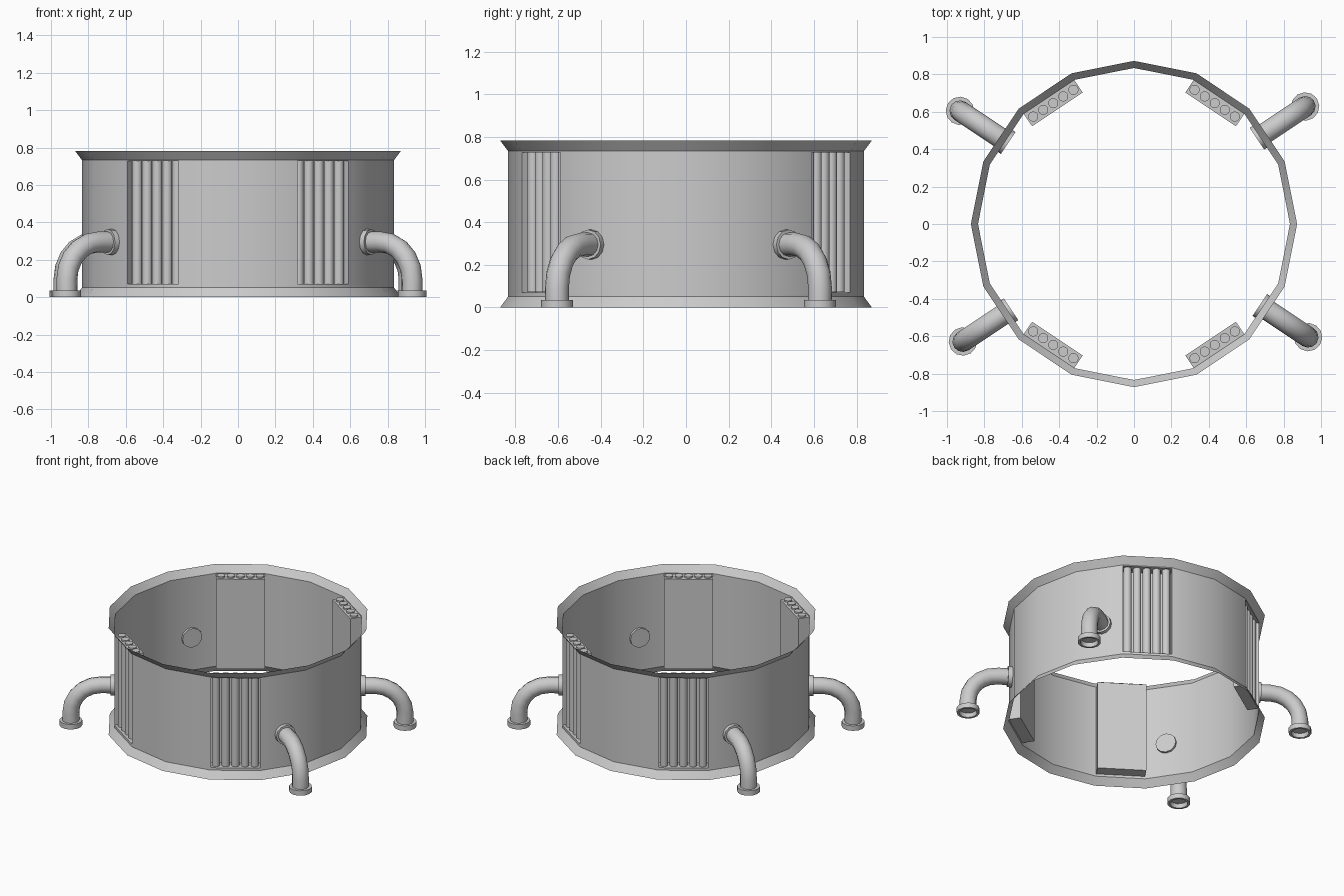
import bpy, bmesh, math
from mathutils import Vector, Matrix

if "Cube" in bpy.data.objects:
    bpy.data.objects.remove(bpy.data.objects["Cube"])

SIDES = 16
VENT_SECTORS = (2, 5, 10, 13)
HOSE_SECTORS = (1, 6, 9, 14)
STEP = 2 * math.pi / SIDES
WALL_R, RIM_R, HEIGHT = 0.834, 0.872, 0.783
VENT_LOW, VENT_TOP = 0.07, 0.727
APOTHEM = WALL_R * math.cos(STEP / 2)
HALF = WALL_R * math.sin(STEP / 2)


def finish(name, bm, matrix=None, recalc=True):
    if recalc:
        bmesh.ops.recalc_face_normals(bm, faces=bm.faces)
    mesh = bpy.data.meshes.new(name)
    bm.to_mesh(mesh)
    bm.free()
    obj = bpy.data.objects.new(name, mesh)
    bpy.context.collection.objects.link(obj)
    if matrix is not None:
        obj.matrix_world = matrix
    bpy.ops.object.select_all(action='DESELECT')
    obj.select_set(True)
    bpy.context.view_layer.objects.active = obj
    bpy.ops.object.shade_smooth_by_angle(angle=math.radians(32))
    return obj


def facing(sector):
    # local +x points out through the middle of a wall panel
    return Matrix.Rotation((sector + 0.5) * STEP, 4, 'Z')


def bridge(bm, a, b):
    n = len(a)
    for i in range(n):
        bm.faces.new((a[i], a[(i + 1) % n], b[(i + 1) % n], b[i]))


# Flared ring wall with openings for the vents
bm = bmesh.new()
profile = [(RIM_R, 0), (WALL_R, 0.052), (WALL_R, VENT_LOW),
           (WALL_R, VENT_TOP), (WALL_R, 0.733), (RIM_R, HEIGHT)]
rings = [[bm.verts.new((r * math.cos(i * STEP), r * math.sin(i * STEP), z))
          for i in range(SIDES)] for r, z in profile]
for level in range(len(rings) - 1):
    for i in range(SIDES):
        if level == 2 and i in VENT_SECTORS:
            continue
        j = (i + 1) % SIDES
        lo, hi = rings[level], rings[level + 1]
        bm.faces.new((lo[i], lo[j], hi[j], hi[i]))
finish("ring_wall", bm, recalc=False)


# Recessed vent: open-fronted housing with five upright pipes
def make_vent(sector, index):
    bm = bmesh.new()
    inner = 0.737
    bmesh.ops.create_cube(bm, size=1)
    bmesh.ops.scale(bm, verts=bm.verts,
                    vec=(APOTHEM - inner, 2 * HALF, VENT_TOP - VENT_LOW))
    bmesh.ops.translate(bm, verts=bm.verts, vec=(
        (APOTHEM + inner) / 2, 0, (VENT_TOP + VENT_LOW) / 2))
    front = [f for f in bm.faces
             if all(v.co.x > APOTHEM - 0.001 for v in f.verts)]
    bmesh.ops.delete(bm, geom=front, context='FACES_ONLY')
    finish(f"vent_housing_{index}", bm, facing(sector))

    bm = bmesh.new()
    low, top = VENT_LOW + 0.002, 0.738
    for k in range(-2, 3):
        place = Matrix.Translation((0.777, k * 0.0645, (low + top) / 2))
        bmesh.ops.create_cone(bm, cap_ends=True, segments=16, radius1=0.027,
                              radius2=0.027, depth=top - low, matrix=place)
    finish(f"vent_pipes_{index}", bm, facing(sector))


# Elbow hose: rings swept along a bend, with a collar at each end
def make_hose(sector, index):
    bm = bmesh.new()
    tube, bend, end_r, z_top = 0.056, 0.2, 1.11, 0.295
    stations = [(0.80, z_top, 0, 0.07), (0.847, z_top, 0, 0.07),
                (0.847, z_top, 0, tube)]
    for k in range(6):
        a = math.pi / 2 * k / 5
        stations.append((end_r - bend + bend * math.sin(a),
                         z_top - bend + bend * math.cos(a), a, tube))
    down = math.pi / 2
    stations += [(end_r, 0.036, down, tube), (end_r, 0.036, down, 0.076),
                 (end_r, 0, down, 0.076), (end_r, 0, down, 0.06),
                 (end_r, 0.03, down, 0.056)]
    n = 12
    rings = []
    for x, z, a, r in stations:
        up = Vector((math.sin(a), 0, math.cos(a)))
        side = Vector((0, 1, 0))
        c = Vector((x, 0.014, z))
        rings.append([bm.verts.new(c + r * (math.cos(t) * up + math.sin(t) * side))
                      for t in (2 * math.pi * i / n for i in range(n))])
    for a, b in zip(rings, rings[1:]):
        bridge(bm, a, b)
    bm.faces.new(rings[0])
    bm.faces.new(rings[-1])
    finish(f"elbow_hose_{index}", bm, facing(sector))


for i, s in enumerate(VENT_SECTORS, 1):
    make_vent(s, i)
for i, s in enumerate(HOSE_SECTORS, 1):
    make_hose(s, i)
